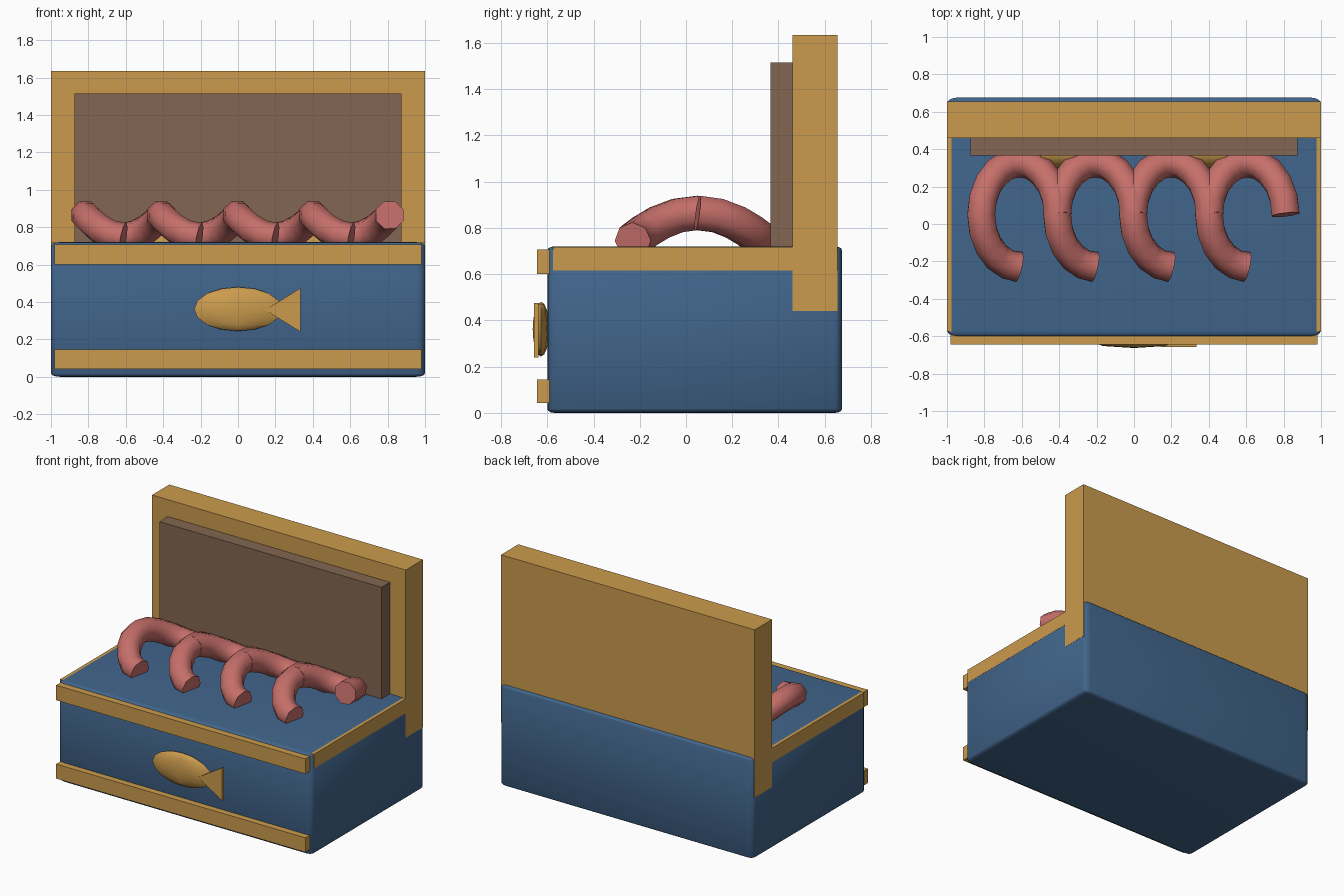
import bpy, bmesh
from math import cos, sin, pi, radians
from mathutils import Matrix, Vector

old = bpy.data.objects.get("Cube")
if old:
    bpy.data.objects.remove(old)


def material(name, rgb):
    m = bpy.data.materials.new(name)
    m.use_nodes = True
    m.diffuse_color = (*rgb, 1)
    m.node_tree.nodes["Principled BSDF"].inputs["Base Color"].default_value = (*rgb, 1)
    return m


gold = material("gold", (0.60, 0.33, 0.075))
blue = material("blue", (0.053, 0.13, 0.26))
brown = material("brown", (0.225, 0.132, 0.083))
pink = material("pink", (0.57, 0.16, 0.145))


def finish(name, bm, mat, smooth=None):
    mesh = bpy.data.meshes.new(name)
    bm.to_mesh(mesh)
    bm.free()
    mesh.materials.append(mat)
    ob = bpy.data.objects.new(name, mesh)
    bpy.context.collection.objects.link(ob)
    if smooth:
        shade(ob, smooth)
    return ob


def shade(ob, angle):
    bpy.ops.object.select_all(action='DESELECT')
    ob.select_set(True)
    bpy.context.view_layer.objects.active = ob
    bpy.ops.object.shade_smooth_by_angle(angle=radians(angle))


def box(name, lo, hi, mat, bevel=0):
    """Box between two corners; the bevel is stretched with the box."""
    lo, hi = Vector(lo), Vector(hi)
    bm = bmesh.new()
    bmesh.ops.create_cube(bm, size=1)
    if bevel:
        bmesh.ops.bevel(bm, geom=bm.edges[:], offset=bevel, segments=3,
                        profile=0.5, affect='EDGES')
    bmesh.ops.scale(bm, vec=hi - lo, verts=bm.verts)
    bmesh.ops.translate(bm, vec=(lo + hi) / 2, verts=bm.verts)
    return finish(name, bm, mat, 40 if bevel else None)


# Chest, upright lid and lid padding
box("chest_body", (-0.999, -0.6, 0), (0.999, 0.675, 0.72), blue, bevel=0.024)
box("open_lid", (-1, 0.46, 0.44), (1, 0.655, 1.635), gold)
box("lid_panel", (-0.875, 0.365, 0.6), (0.875, 0.46, 1.515), brown)

# Trim strips
box("front_trim_top", (-0.982, -0.645, 0.6), (0.982, -0.585, 0.707), gold)
box("front_trim_bottom", (-0.982, -0.645, 0.042), (0.982, -0.585, 0.145), gold)
for side, s in (("left", 1), ("right", -1)):
    a, b = sorted((0.96 * s, 1.0 * s))
    box(side + "_trim", (a, -0.575, 0.615), (b, 0.655, 0.717), gold)

    # Rounded hinges at the back, half sunk in the chest top
    bm = bmesh.new()
    bmesh.ops.create_cone(bm, cap_ends=True, segments=16, radius1=0.09,
                          radius2=0.09, depth=0.2,
                          matrix=Matrix.Translation((0.4 * s, 0.39, 0.72))
                          @ Matrix.Rotation(pi / 2, 4, 'Y'))
    finish(side + "_hinge", bm, gold, 40)

# Fish ornament: faceted body and flat triangular tail
bm = bmesh.new()
bmesh.ops.create_uvsphere(bm, u_segments=8, v_segments=8, radius=1)
bmesh.ops.scale(bm, vec=(0.235, 0.036, 0.118), verts=bm.verts)
bmesh.ops.translate(bm, vec=(0, -0.627, 0.362), verts=bm.verts)
finish("fish_body", bm, gold, 60)

bm = bmesh.new()
tail = [bm.verts.new((x, -0.658, z)) for x, z in ((0.145, 0.357), (0.335, 0.24), (0.335, 0.475))]
face = bm.faces.new(tail)
ext = bmesh.ops.extrude_face_region(bm, geom=[face])
moved = [v for v in ext["geom"] if isinstance(v, bmesh.types.BMVert)]
bmesh.ops.translate(bm, vec=(0, 0.02, 0), verts=moved)
bmesh.ops.recalc_face_normals(bm, faces=bm.faces)
finish("fish_tail", bm, gold)


def coil(name, cx):
    """Three-quarter loop of tube, high at its sides and low front and back."""
    steps = 15
    curve = bpy.data.curves.new(name, 'CURVE')
    curve.dimensions = '3D'
    curve.bevel_depth = 0.08
    curve.bevel_resolution = 2
    curve.use_fill_caps = True
    line = curve.splines.new('POLY')
    line.points.add(steps)
    for i, p in enumerate(line.points):
        t = -pi / 2 - 1.5 * pi * i / steps
        p.co = (cx + 0.205 * cos(t), 0.05 + 0.28 * sin(t),
                0.745 + 0.12 * cos(t) ** 2, 1)
    curve.materials.append(pink)
    ob = bpy.data.objects.new(name, curve)
    bpy.context.collection.objects.link(ob)
    bpy.ops.object.select_all(action='DESELECT')
    ob.select_set(True)
    bpy.context.view_layer.objects.active = ob
    bpy.ops.object.convert(target='MESH')
    shade(bpy.context.view_layer.objects.active, 50)


# Row of looping tubes on the chest top
for i in range(4):
    coil("tube_loop_%d" % (i + 1), -0.612 + 0.406 * i)
